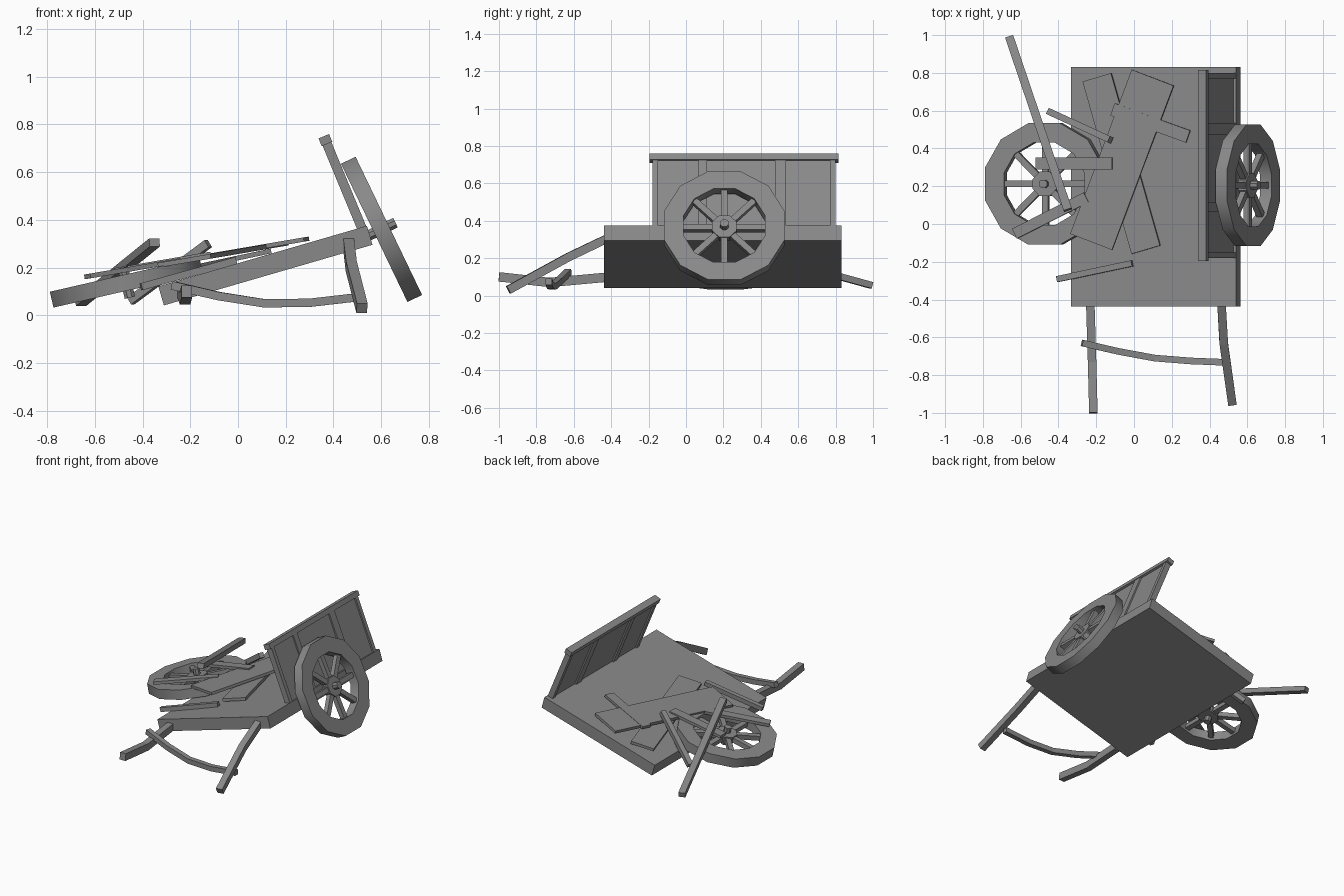
import bpy, bmesh
from math import radians, cos, sin, pi
from mathutils import Matrix, Vector

old = bpy.data.objects.get("Cube")
if old:
    bpy.data.objects.remove(old, do_unlink=True)

wood = bpy.data.materials.new("weathered_grey")
wood.use_nodes = True
GREY = (0.25, 0.25, 0.25, 1)
wood.diffuse_color = GREY
wood.node_tree.nodes["Principled BSDF"].inputs["Base Color"].default_value = GREY


def finish(name, bm, matrix=Matrix()):
    bmesh.ops.recalc_face_normals(bm, faces=bm.faces)
    mesh = bpy.data.meshes.new(name)
    bm.to_mesh(mesh)
    bm.free()
    mesh.materials.append(wood)
    ob = bpy.data.objects.new(name, mesh)
    ob.matrix_world = matrix
    bpy.context.collection.objects.link(ob)
    return ob


def tilt(deg):
    return Matrix.Rotation(radians(deg), 4, 'Y')


def add_box(bm, size, matrix=Matrix()):
    bmesh.ops.create_cube(bm, size=1, matrix=matrix @ Matrix.Diagonal((*size, 1)))


def plank(name, center, size, heading=0, slope=9.7):
    """Flat board turned by heading, on a surface rising toward +x."""
    bm = bmesh.new()
    add_box(bm, size)
    turn = Matrix.Rotation(radians(heading), 4, 'Z')
    return finish(name, bm, Matrix.Translation(center) @ tilt(-slope) @ turn)


def beam(name, points, width, height):
    """Rectangular bar swept along a few points."""
    pts = [Vector(p) for p in points]
    bm = bmesh.new()
    rings = []
    for i, p in enumerate(pts):
        d = (pts[min(i + 1, len(pts) - 1)] - pts[max(i - 1, 0)]).normalized()
        side = d.cross(Vector((0, 0, 1))).normalized() * width / 2
        up = side.cross(d).normalized() * height / 2
        rings.append([bm.verts.new(p + a * side + b * up)
                      for a, b in ((-1, -1), (1, -1), (1, 1), (-1, 1))])
    for r, s in zip(rings, rings[1:]):
        for k in range(4):
            bm.faces.new((r[k], r[k - 1], s[k - 1], s[k]))
    bm.faces.new(rings[0])
    bm.faces.new(rings[-1])
    return finish(name, bm)


def wheel(side, center, angle):
    place = Matrix.Translation(center) @ tilt(angle)
    # Twelve-sided rim from a rectangular section
    bm = bmesh.new()
    section = ((0.333, -0.034), (0.333, 0.034), (0.226, 0.034), (0.226, -0.034))
    rings = []
    for i in range(12):
        a = (i + 0.5) * pi / 6
        rings.append([bm.verts.new((r * cos(a), r * sin(a), z)) for r, z in section])
    for i in range(12):
        r, s = rings[i - 1], rings[i]
        for k in range(4):
            bm.faces.new((r[k], r[k - 1], s[k - 1], s[k]))
    rim = finish(side + "_wheel_rim", bm, place)
    bpy.ops.object.select_all(action='DESELECT')
    rim.select_set(True)
    bpy.context.view_layer.objects.active = rim
    bpy.ops.object.shade_smooth_by_angle(angle=radians(35))
    # Eight spokes
    bm = bmesh.new()
    for i in range(8):
        add_box(bm, (0.19, 0.034, 0.034),
                Matrix.Rotation(i * pi / 4, 4, 'Z') @ Matrix.Translation((0.14, 0, 0)))
    finish(side + "_wheel_spokes", bm, place)
    # Hub and axle stub
    for part, radius, depth in (("hub", 0.07, 0.05), ("axle", 0.024, 0.13)):
        bm = bmesh.new()
        bmesh.ops.create_cone(bm, cap_ends=True, segments=8, radius1=radius, radius2=radius,
                              depth=depth, matrix=Matrix.Rotation(pi / 8, 4, 'Z'))
        finish(side + "_wheel_" + part, bm, place)


wheel("left", (0.602, 0.205, 0.36), 64.3)
wheel("right", (-0.468, 0.212, 0.137), -12.9)

# Cart bed
plank("cart_bed", (0.115, 0.197, 0.208), (0.911, 1.27, 0.083), slope=16.2)

# Side wall: thin panel, posts and cap rail
wall = Matrix.Translation((0.445, 0.31, 0.545)) @ tilt(-22.5)
bm = bmesh.new()
add_box(bm, (0.02, 0.97, 0.43))
finish("side_wall_panel", bm, wall)
bm = bmesh.new()
for y, w in ((-0.475, 0.03), (-0.22, 0.045), (0.195, 0.06), (0.475, 0.03)):
    add_box(bm, (0.04, w, 0.43), Matrix.Translation((0, y, 0)))
finish("side_wall_posts", bm, wall)
bm = bmesh.new()
add_box(bm, (0.048, 1.01, 0.035), Matrix.Translation((0, 0, 0.205)))
finish("side_wall_cap", bm, wall)

# Pull shafts and their bowed crossbar
beam("left_shaft", [(0.462, -0.4, 0.315), (0.475, -0.63, 0.205), (0.52, -0.95, 0.03)], 0.045, 0.045)
beam("right_shaft", [(-0.232, -0.4, 0.1), (-0.222, -0.73, 0.07), (-0.215, -1, 0.1)], 0.045, 0.05)
beam("crossbar", [(-0.275, -0.63, 0.125), (-0.08, -0.675, 0.08), (0.11, -0.71, 0.05),
                  (0.3, -0.725, 0.052), (0.5, -0.733, 0.075)], 0.035, 0.035)

# Fallen boards
plank("lower_board", (-0.066, 0.32, 0.226), (0.95, 0.16, 0.02), -73.8, 12)
plank("wide_board", (-0.063, 0.34, 0.256), (0.93, 0.24, 0.02), 69.2)
plank("cross_slat", (0.087, 0.535, 0.285), (0.43, 0.068, 0.018), -19.6)
plank("wheel_slat", (-0.442, 0.045, 0.195), (0.43, 0.058, 0.02), 26.6)
plank("inner_slat", (-0.317, 0.32, 0.222), (0.41, 0.064, 0.02))
plank("edge_slat", (-0.208, -0.25, 0.174), (0.42, 0.032, 0.03), 11.5, 15.5)

# Leaning poles
beam("long_pole", [(-0.66, 0.99, 0.055), (-0.35, 0.075, 0.305)], 0.045, 0.035)
beam("short_pole", [(-0.45, 0.595, 0.06), (-0.125, 0.445, 0.3)], 0.035, 0.035)
